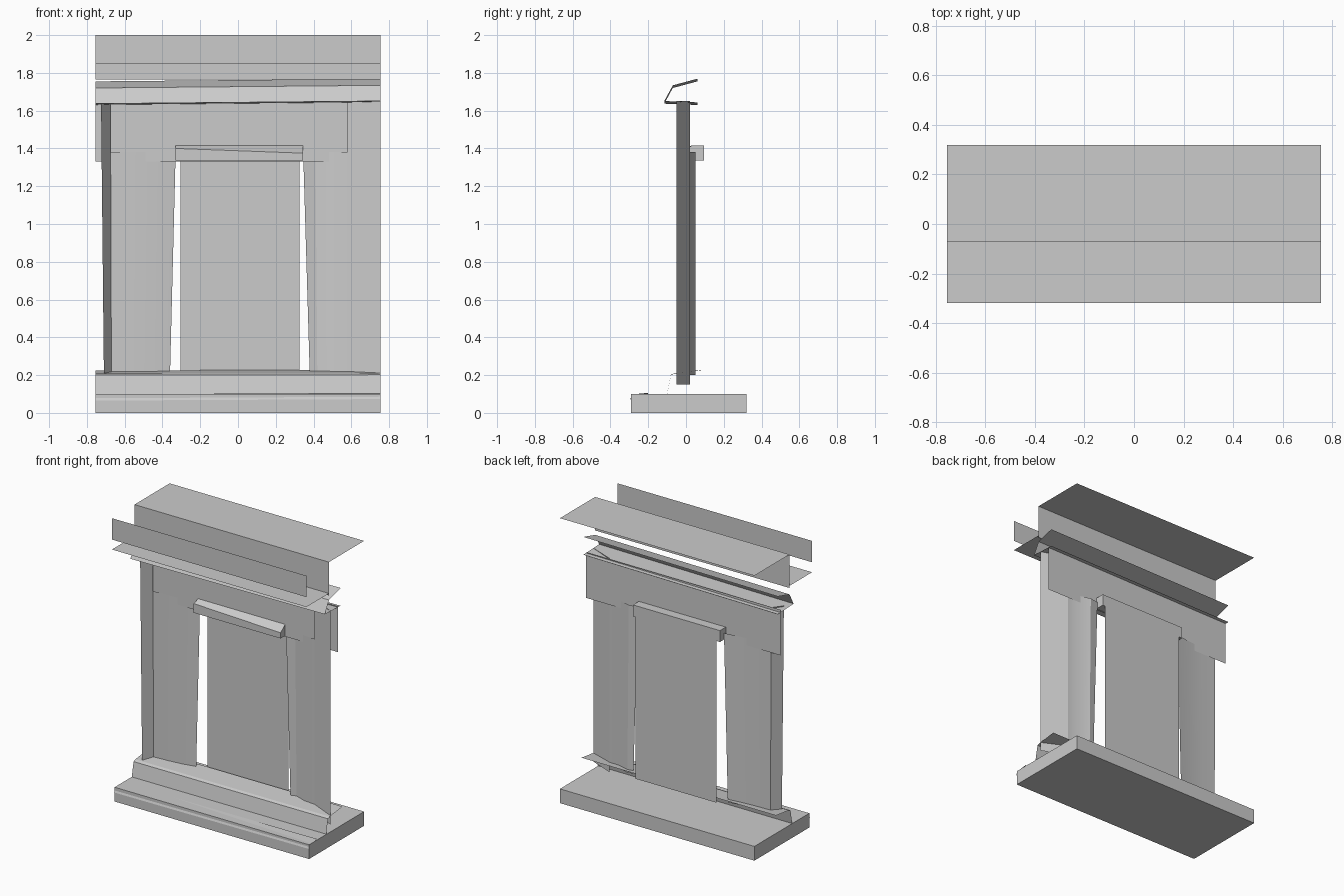
import bpy

if "Cube" in bpy.data.objects:
    bpy.data.objects.remove(bpy.data.objects["Cube"])

W = 0.755


def loft(name, a, b, smooth=False, closed=False):
    """Skin a strip of quads between two matching polylines."""
    n = len(a)
    m = n if closed else n - 1
    faces = [(i, (i + 1) % n, n + (i + 1) % n, n + i) for i in range(m)]
    if closed:
        faces += [tuple(range(n))[::-1], tuple(range(n, 2 * n))]
    me = bpy.data.meshes.new(name)
    me.from_pydata(list(a) + list(b), [], faces)
    ob = bpy.data.objects.new(name, me)
    bpy.context.collection.objects.link(ob)
    if smooth:
        for p in me.polygons:
            p.use_smooth = True
    return ob


def run(name, profile, x0=-W, x1=W, rise=0.0, closed=False):
    """Moulding: (y, z) profile drawn along x, optionally rising to the right."""
    return loft(name, [(x0, y, z) for y, z in profile],
                [(x1, y, z + rise) for y, z in profile], closed=closed)


def upright(name, bottom, top, z0, z1, smooth=False):
    """Standing sheet from an (x, y) plan at the bottom to one at the top."""
    return loft(name, [(x, y, z0) for x, y in bottom],
                [(x, y, z1) for x, y in top], smooth)


# Base slab and its plinth moulding
run("base_slab", [(-.29, 0), (.32, 0), (.32, .1), (-.29, .1)], closed=True)
run("base_lip", [(-.295, .065), (-.285, .09), (-.2, .098)], rise=.008)
run("plinth_moulding", [(-.10, .1), (-.08, .2), (-.06, .208), (.08, .225)], rise=.002)

# Outer returns of the frame
upright("left_return", [(-.71, -.05), (-.67, .02)], [(-.725, -.05), (-.675, .02)], .21, 1.64)
upright("right_return", [(.58, .02), (W, -.05)], [(.58, .02), (W, -.05)], .15, 1.65)

# Curved jambs, leaning inward towards the top
upright("left_jamb", [(-.67, .02), (-.56, .025), (-.45, .035), (-.36, .05)],
        [(-.675, .02), (-.55, .025), (-.43, .035), (-.33, .05)], .2, 1.38, True)
upright("right_jamb", [(.58, .02), (.5, .025), (.42, .05)],
        [(.58, .02), (.5, .025), (.41, .05)], .2, 1.38, True)
upright("right_reveal", [(.42, .05), (.38, .04)], [(.41, .05), (.345, .04)], .2, 1.38)

# Lintel wall and recessed centre panel
run("lintel_wall", [(.03, 1.33), (.03, 1.65)])
run("centre_panel", [(.095, .2), (.095, 1.41)], -.305, .325)

# Faceted beam above the panel
beam = [(-.02, 1.335), (-.02, 1.40), (.03, 1.415), (.095, 1.415), (.095, 1.335)]
beam_end = [(-.02, 1.335), (-.02, 1.375), (.03, 1.415), (.095, 1.415), (.095, 1.335)]
loft("opening_beam", [(-.33, y, z) for y, z in beam],
     [(.345, y, z) for y, z in beam_end], closed=True)

# Crown moulding and cornice sheets
run("crown_moulding", [(.06, 1.755), (-.07, 1.72), (-.115, 1.637), (.06, 1.63)], rise=.014)
run("cornice_fascia", [(-.32, 1.85), (-.32, 2)])
run("cornice_top", [(-.32, 1.78), (-.07, 1.78), (-.07, 2), (.32, 2)])
run("cornice_drop", [(-.07, 1.765), (-.07, 1.78)])
